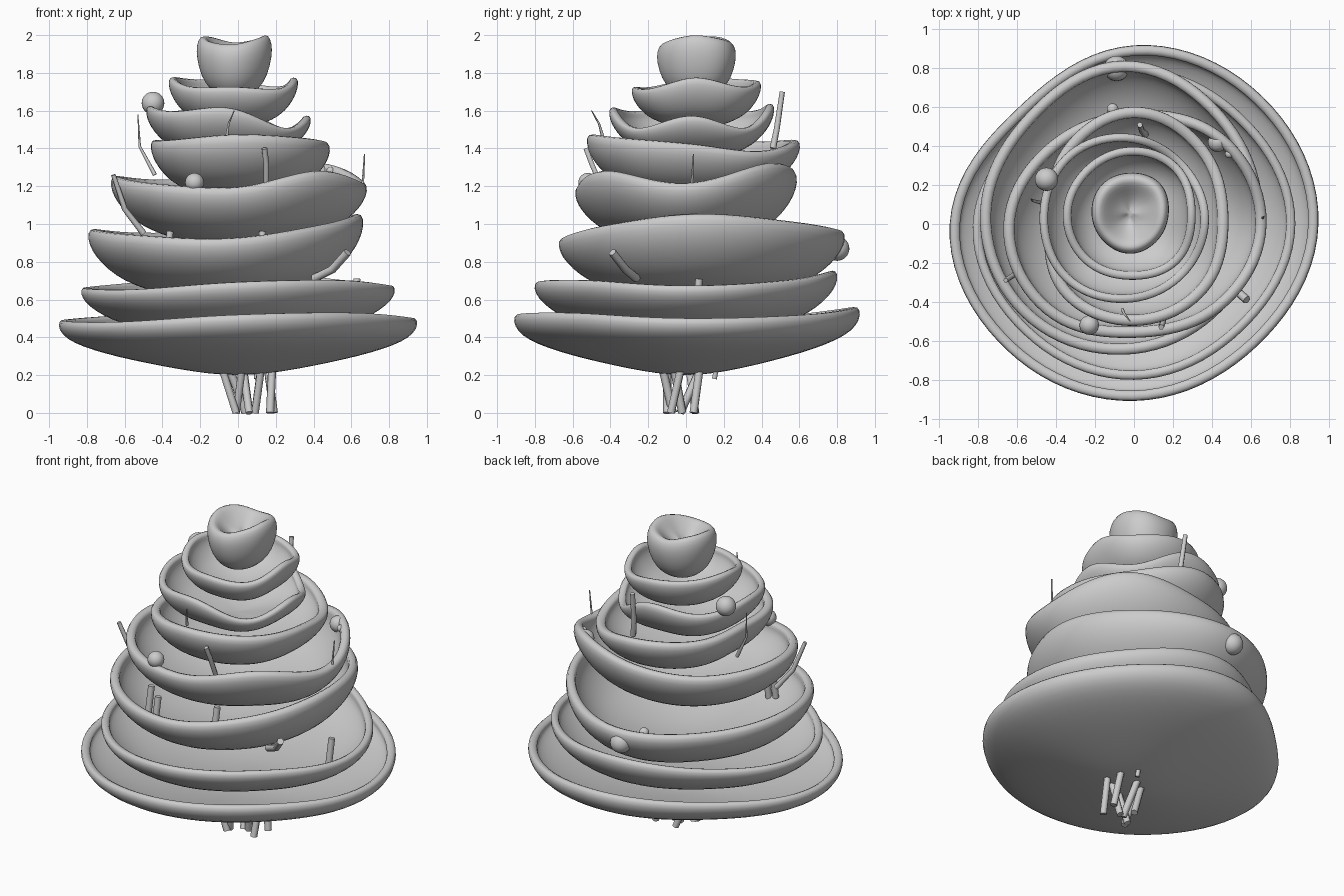
import bpy, bmesh, math

cube = bpy.data.objects.get("Cube")
if cube:
    bpy.data.objects.remove(cube, do_unlink=True)

SEGMENTS = 40
# Bowl sections as (radius share, height share) from the bottom centre to the rim
SHALLOW = [(0, 0), (.15, .02), (.32, .1), (.5, .21), (.66, .32), (.8, .44),
           (.91, .57), (.975, .71), (1, .87), (.985, 1)]
DEEP = [(0, 0), (.18, .02), (.35, .07), (.52, .15), (.68, .25), (.8, .37),
        (.9, .53), (.97, .7), (1, .86), (.99, 1)]

grey = bpy.data.materials.new("plain grey")
grey.use_nodes = True
colour = (0.6, 0.6, 0.6, 1)
grey.diffuse_color = colour
grey.node_tree.nodes["Principled BSDF"].inputs["Base Color"].default_value = colour


def around(values, angle):
    """Smooth periodic interpolation of values spread evenly round a circle."""
    n = len(values)
    pos = angle / math.tau * n
    i = int(pos)
    f = pos - i
    a, b, c, d = (values[(i + k) % n] for k in (-1, 0, 1, 2))
    return b + f * (c - a + f * (2*a - 5*b + 4*c - d + f * (3*(b - c) + d - a))) / 2


def finish(obj):
    obj.data.materials.append(grey)
    for face in obj.data.polygons:
        face.use_smooth = True


def subdivide(obj):
    smooth = obj.modifiers.new("smooth", 'SUBSURF')
    smooth.levels = smooth.render_levels = 1


def loft(name, centre, base, radii, rims, profile):
    """Uneven lathe of a section, with radius and rim height varying by angle."""
    bm = bmesh.new()
    cx, cy = centre
    mean = sum(rims) / len(rims)
    rings = []
    for share, height in profile:
        if share == 0:
            rings.append([bm.verts.new((cx, cy, base + (mean - base) * height))])
            continue
        ring = []
        for k in range(SEGMENTS):
            a = math.tau * k / SEGMENTS
            r = around(radii, a) * share
            z = base + (around(rims, a) - base) * height
            ring.append(bm.verts.new((cx + r * math.cos(a), cy + r * math.sin(a), z)))
        rings.append(ring)
    for low, high in zip(rings, rings[1:]):
        for k in range(SEGMENTS):
            m = (k + 1) % SEGMENTS
            if len(low) == 1:
                bm.faces.new((low[0], high[m], high[k]))
            elif len(high) == 1:
                bm.faces.new((low[k], low[m], high[0]))
            else:
                bm.faces.new((low[k], low[m], high[m], high[k]))
    mesh = bpy.data.meshes.new(name)
    bm.to_mesh(mesh)
    bm.free()
    obj = bpy.data.objects.new(name, mesh)
    bpy.context.collection.objects.link(obj)
    finish(obj)
    return obj


def bowl(name, centre, base, radii, rims, section, thickness):
    """Open petal bowl with a thick rounded rim."""
    obj = loft(name, centre, base, radii, rims, section)
    shell = obj.modifiers.new("shell", 'SOLIDIFY')
    shell.thickness = thickness
    shell.offset = -1
    subdivide(obj)


def berry(name, place, radius):
    bpy.ops.mesh.primitive_uv_sphere_add(segments=24, ring_count=14, radius=radius, location=place)
    obj = bpy.context.object
    obj.name = name
    finish(obj)


def twig(name, points, radius, tip=1):
    """Stick through the points, tapering to the tip."""
    curve = bpy.data.curves.new(name, 'CURVE')
    curve.dimensions = '3D'
    curve.bevel_depth = radius
    curve.bevel_resolution = 1
    curve.use_fill_caps = True
    spline = curve.splines.new('POLY')
    spline.points.add(len(points) - 1)
    for i, (p, co) in enumerate(zip(spline.points, points)):
        p.co = (*co, 1)
        p.radius = 1 + (tip - 1) * i / (len(points) - 1)
    obj = bpy.data.objects.new(name, curve)
    bpy.context.collection.objects.link(obj)
    curve.materials.append(grey)


# Petal bowls from the ground up; values run counter-clockwise from +x
bowl("petal_bowl_lowest", (0, 0), .2,
     [.96, .94, .93, .85, .96, .93, .92, .9],
     [.51, .53, .57, .53, .5, .49, .53, .54], SHALLOW, .055)
bowl("petal_bowl_second", (0, 0), .39,
     [.84, .8, .81, .75, .84, .81, .81, .79],
     [.68, .71, .76, .7, .67, .66, .7, .71], DEEP, .05)
bowl("petal_bowl_third", (-.05, .06), .58,
     [.72, .73, .79, .72, .75, .76, .74, .72],
     [1.06, 1.02, .97, .96, .98, .95, .93, 1.0], DEEP, .06)
bowl("petal_bowl_fourth", (0, 0), .87,
     [.69, .66, .59, .61, .68, .66, .59, .64],
     [1.22, 1.33, 1.27, 1.24, 1.26, 1.22, 1.2, 1.29], DEEP, .06)
bowl("petal_bowl_fifth", (0, .03), 1.12,
     [.49, .53, .58, .52, .46, .55, .56, .54],
     [1.43, 1.39, 1.45, 1.44, 1.45, 1.45, 1.48, 1.46], DEEP, .06)
bowl("petal_bowl_sixth", (-.04, .03), 1.33,
     [.43, .42, .44, .46, .45, .46, .44, .43],
     [1.58, 1.51, 1.64, 1.6, 1.63, 1.6, 1.62, 1.51], DEEP, .045)
bowl("petal_bowl_top", (-.02, .05), 1.5,
     [.34, .36, .35, .34, .35, .35, .34, .36],
     [1.78, 1.73, 1.76, 1.77, 1.78, 1.73, 1.73, 1.72], DEEP, .045)

# Dimpled heart-shaped bud
subdivide(loft("centre_bud", (-.02, .055), 1.66,
               [.2, .22, .21, .21, .2, .2, .21, .2],
               [2.01, 1.99, 1.97, 2.0, 2.0, 1.97, 1.96, 1.99],
               [(0, 0), (.35, .04), (.65, .15), (.88, .36), (1, .65), (1, .85),
                (.9, .98), (.75, .97), (.58, .86), (.35, .72), (.15, .66), (0, .65)]))

# Round berries resting on the petals
for i, (place, radius) in enumerate([
        ((-.45, .23, 1.64), .06), ((-.23, -.52, 1.22), .05), ((.43, .42, 1.27), .05),
        ((.49, .36, 1.28), .022), ((-.09, .8, .87), .065), ((-.11, .59, .86), .03)]):
    berry(f"berry_{i}", place, radius)

# Splayed bundle of stems under the lowest bowl
for i, (top, foot) in enumerate([
        ((-.08, -.1), (-.01, -.1)), ((.02, -.12), (-.01, -.07)), ((.03, .07), (.06, -.03)),
        ((.12, -.06), (.09, -.02)), ((.16, .07), (.19, .04)), ((.18, -.03), (.17, -.08)),
        ((-.04, .02), (.04, .05))]):
    twig(f"stem_{i}", [(*foot, 0), (*top, .22)], .022)
twig("stem_stub", [(.1, .15, .18), (.1, .16, .23)], .015)

# Twigs poking out between the petals
twig("left_rear_twig", [(-.44, .1, 1.26), (-.52, .12, 1.41), (-.53, .13, 1.58)], .012, .2)
twig("rear_twig", [(.06, .46, 1.4), (.04, .48, 1.5), (.03, .51, 1.7)], .018, .8)
twig("front_curl", [(-.06, -.44, 1.46), (-.05, -.46, 1.53), (-.02, -.5, 1.6)], .009, .3)
twig("front_twig", [(.15, -.44, 1.18), (.15, -.5, 1.32), (.14, -.53, 1.4)], .015)
twig("left_side_twig", [(.66, .03, 1.2), (.67, .04, 1.37)], .007, .5)
twig("right_twig", [(-.5, -.22, .95), (-.6, -.25, 1.08), (-.66, -.29, 1.26)], .018, .7)
twig("left_front_twig", [(.4, -.26, .71), (.5, -.32, .76), (.58, -.39, .85)], .022)
for i, (x, y, z) in enumerate([(-.37, -.4, .78), (-.3, -.43, .74), (.12, -.42, .78), (.62, .05, .53)]):
    twig(f"short_twig_{i}", [(x, y, z), (x + .01, y + .02, z + .18)], .02)
